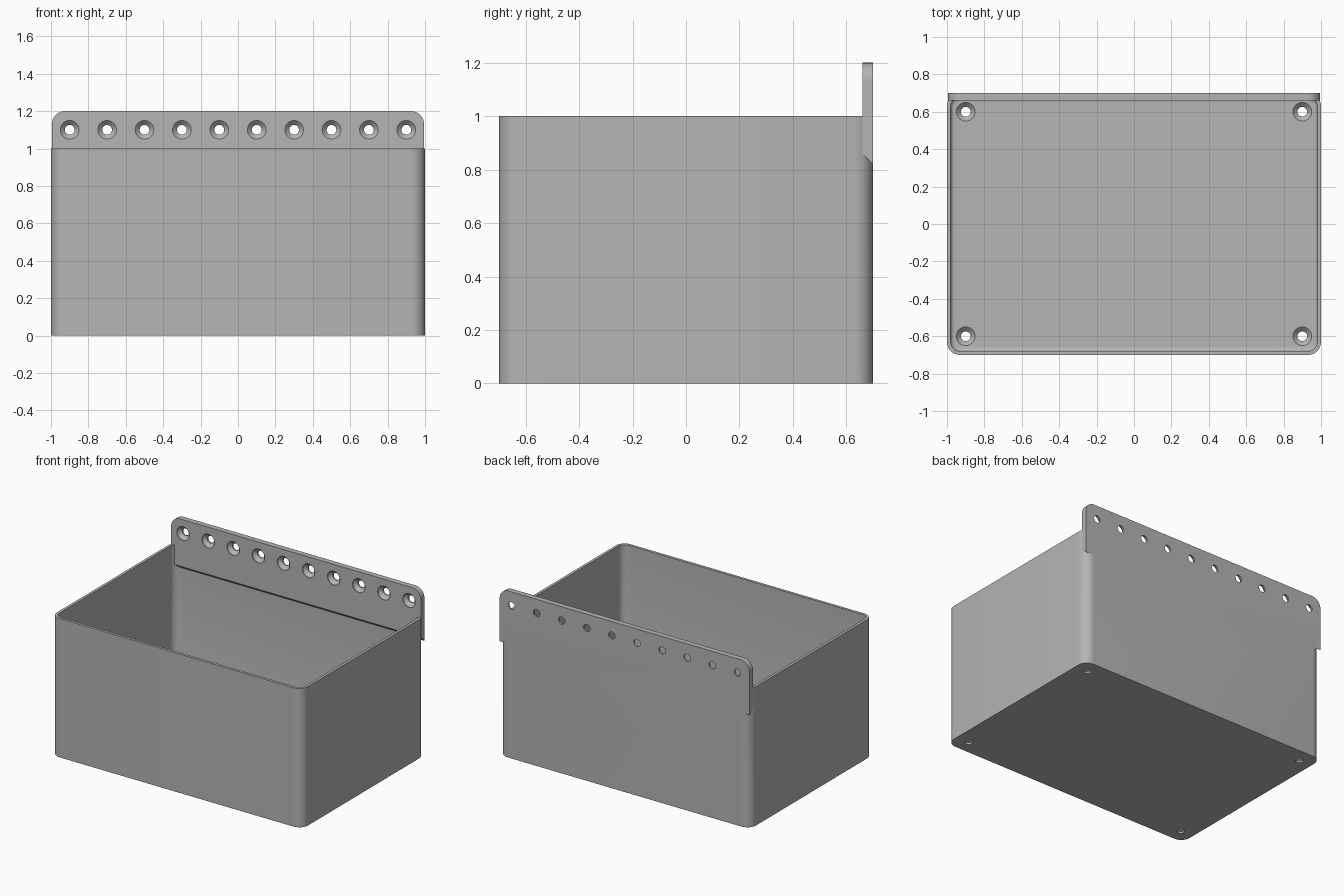
import bpy, bmesh, math

if "Cube" in bpy.data.objects:
    bpy.data.objects.remove(bpy.data.objects["Cube"])

grey = bpy.data.materials.new("plain grey")
grey.use_nodes = True
grey.diffuse_color = (0.46, 0.46, 0.46, 1)
grey.node_tree.nodes["Principled BSDF"].inputs["Base Color"].default_value = grey.diffuse_color

HALF_X, HALF_Y, HEIGHT = 1.0, 0.7, 1.0
WALL, FLOOR, FILLET, CORNER = 0.02, 0.04, 0.02, 0.07
PLATE_X, PLATE_T, PLATE_TOP, PLATE_LOW = 0.995, 0.04, 1.2, 0.82
ARC = 10


def arc(cx, cy, r, start, steps=ARC):
    """Points of a quarter circle, counter-clockwise from the start angle."""
    return [(cx + r * math.cos(start + math.pi / 2 * i / steps),
             cy + r * math.sin(start + math.pi / 2 * i / steps)) for i in range(steps + 1)]


def rounded_rect(inset):
    r = CORNER - inset
    x, y = HALF_X - CORNER, HALF_Y - CORNER
    corners = [(x, y), (-x, y), (-x, -y), (x, -y)]
    return [p for k, c in enumerate(corners) for p in arc(*c, r, k * math.pi / 2)]


def loft(name, rings):
    """Closed solid through a list of rings of 3D points."""
    bm = bmesh.new()
    loops = [[bm.verts.new(p) for p in ring] for ring in rings]
    n = len(loops[0])
    for a, b in zip(loops, loops[1:]):
        for i in range(n):
            bm.faces.new((a[i], a[(i + 1) % n], b[(i + 1) % n], b[i]))
    bm.faces.new(loops[0][::-1])
    bm.faces.new(loops[-1])
    bmesh.ops.recalc_face_normals(bm, faces=bm.faces)
    mesh = bpy.data.meshes.new(name)
    bm.to_mesh(mesh)
    bm.free()
    mesh.materials.append(grey)
    obj = bpy.data.objects.new(name, mesh)
    bpy.context.collection.objects.link(obj)
    return obj


def combine(target, tool, operation):
    """Apply a boolean and discard the tool."""
    mod = target.modifiers.new("combine", "BOOLEAN")
    mod.object, mod.operation, mod.solver = tool, operation, "EXACT"
    bpy.context.view_layer.objects.active = target
    bpy.ops.object.modifier_apply(modifier=mod.name)
    bpy.data.objects.remove(tool)


# Open box: up the outside, over the rim, down the inside to a filleted floor
levels = [(0, 0), (0, HEIGHT), (WALL, HEIGHT)]
for i in range(5):
    a = math.pi / 2 * i / 4
    levels.append((WALL + FILLET * (1 - math.cos(a)), FLOOR + FILLET * (1 - math.sin(a))))
box = loft("storage_bin", [[(x, y, z) for x, y in rounded_rect(d)] for d, z in levels])

# Mounting plate: rounded top corners, underside sloping up towards the inside
r = CORNER
top = arc(PLATE_X - r, PLATE_TOP - r, r, 0) + arc(-PLATE_X + r, PLATE_TOP - r, r, math.pi / 2)


def plate_ring(y, low):
    return [(x, y, z) for x, z in top + [(-PLATE_X, low), (PLATE_X, low)]]


plate = loft("mounting_plate", [plate_ring(HALF_Y - PLATE_T, PLATE_LOW + PLATE_T),
                                plate_ring(HALF_Y, PLATE_LOW)])
combine(box, plate, "UNION")


# Countersunk screw holes
def drill(centre, along_y):
    """Cutter whose wide end lies on the face and whose tip passes through."""
    rings = []
    for radius, depth in ((0.05, -0.015), (0.05, 0.005), (0.026, 0.028), (0.026, 0.06)):
        ring = []
        for i in range(32):
            a = math.tau * i / 32
            u, v = radius * math.cos(a), radius * math.sin(a)
            x, y, z = centre
            ring.append((x + u, y + depth, z + v) if along_y else (x + u, y + v, z - depth))
        rings.append(ring)
    combine(box, loft("hole_cutter", rings), "DIFFERENCE")


for i in range(10):
    drill((-0.9 + 0.2 * i, HALF_Y - PLATE_T, 1.1), True)
for sx in (-1, 1):
    for sy in (-1, 1):
        drill((0.9 * sx, 0.6 * sy, FLOOR), False)

bpy.ops.object.select_all(action="DESELECT")
box.select_set(True)
bpy.context.view_layer.objects.active = box
bpy.ops.object.shade_smooth_by_angle(angle=math.radians(30))
